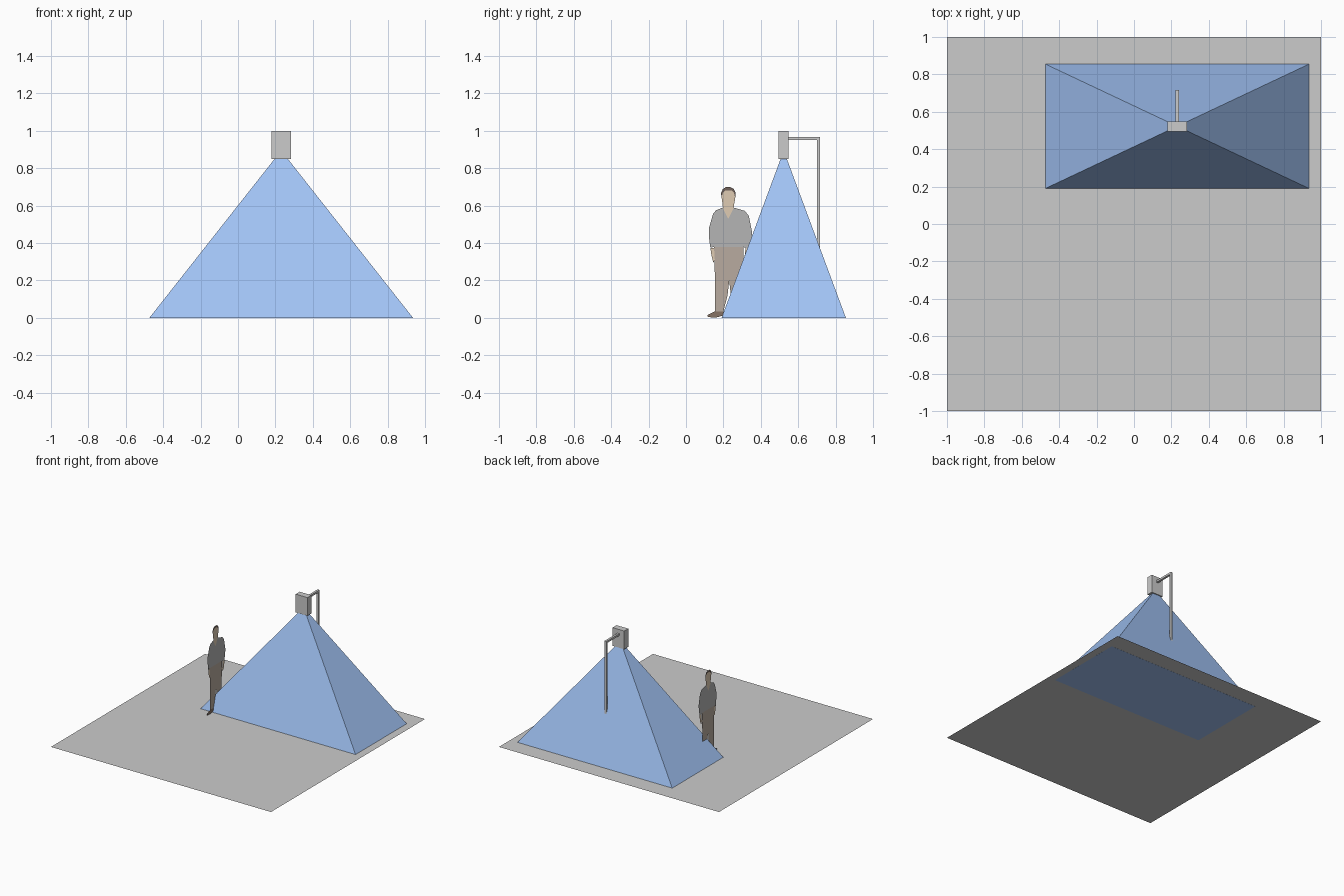
import bpy


def material(name, r, g, b):
    m = bpy.data.materials.new(name)
    m.diffuse_color = (r, g, b, 1)
    return m


BLUE = material("blue", 0.36, 0.55, 0.92)
SKIN = material("skin", 0.74, 0.60, 0.45)
HAIR = material("dark_hair", 0.16, 0.12, 0.10)
SHIRT = material("shirt_grey", 0.46, 0.46, 0.46)
PANTS = material("trouser_brown", 0.48, 0.41, 0.35)
SHOE = material("shoe_brown", 0.24, 0.17, 0.13)


def mesh(name, verts, faces, mat=None):
    me = bpy.data.meshes.new(name)
    me.from_pydata(verts, [], faces)
    me.update()
    ob = bpy.data.objects.new(name, me)
    bpy.context.collection.objects.link(ob)
    if mat:
        me.materials.append(mat)
    return ob


def box(name, x0, x1, y0, y1, z0, z1):
    v = [(x, y, z) for z in (z0, z1) for x, y in
         ((x0, y0), (x1, y0), (x1, y1), (x0, y1))]
    f = [(3, 2, 1, 0), (4, 5, 6, 7)]
    f += [(i, (i + 1) % 4, (i + 1) % 4 + 4, i + 4) for i in range(4)]
    return mesh(name, v, f)


def cutout(name, outline, mat):
    """Flat (y, z) silhouette standing at the person's x position."""
    return mesh(name, [(-0.362, y, z) for y, z in outline],
                [tuple(range(len(outline)))], mat)


CX, CY = 0.231, 0.5225

# floor sheet
mesh("floor", [(-1, -1, 0.001), (1, -1, 0.001), (1, 1, 0.001), (-1, 1, 0.001)],
     [(0, 1, 2, 3)])

# sensing volume: closed four-sided pyramid
HX, HY = 0.705, 0.3325
mesh("view_pyramid",
     [(CX - HX, CY - HY, 0), (CX + HX, CY - HY, 0), (CX + HX, CY + HY, 0),
      (CX - HX, CY + HY, 0), (CX, CY, 0.895)],
     [(3, 2, 1, 0), (0, 1, 4), (1, 2, 4), (2, 3, 4), (3, 0, 4)], BLUE)

# sensor head and its bent pole
box("sensor_head", CX - 0.053, CX + 0.053, CY - 0.027, CY + 0.025, 0.85, 1.0)
box("pole_arm", CX - 0.009, CX + 0.009, 0.545, 0.70, 0.951, 0.967)
box("pole_upright", CX - 0.009, CX + 0.009, 0.70, 0.717, 0.34, 0.967)

# table inside the pyramid, its top edge just meeting the slopes
TX, TY = 0.30, 0.195
box("table_top", CX - TX, CX + TX, CY - TY, CY + TY, 0.35, 0.37)
for i, sx in enumerate((-1, 1)):
    for j, sy in enumerate((-1, 1)):
        x, y = CX + sx * (TX - 0.015), CY + sy * (TY - 0.015)
        box(f"table_leg_{2 * i + j}", x - 0.015, x + 0.015,
            y - 0.015, y + 0.015, 0.001, 0.35)

# flat standing person
cutout("hair", [(0.190, 0.645), (0.187, 0.668), (0.197, 0.689), (0.215, 0.70),
                (0.235, 0.70), (0.255, 0.690), (0.266, 0.668), (0.263, 0.640),
                (0.257, 0.668), (0.243, 0.682), (0.212, 0.682),
                (0.197, 0.668)], HAIR)
cutout("face", [(0.190, 0.645), (0.197, 0.668), (0.212, 0.682), (0.243, 0.682),
                (0.257, 0.668), (0.263, 0.640), (0.257, 0.605), (0.254, 0.585),
                (0.226, 0.530), (0.197, 0.585), (0.196, 0.605)], SKIN)
cutout("shirt", [(0.197, 0.590), (0.226, 0.530), (0.254, 0.590), (0.315, 0.572),
                 (0.336, 0.545), (0.354, 0.455), (0.342, 0.375), (0.318, 0.372),
                 (0.308, 0.380), (0.150, 0.380), (0.130, 0.375), (0.123, 0.43),
                 (0.124, 0.485), (0.145, 0.557), (0.160, 0.575)], SHIRT)
cutout("left_hand", [(0.130, 0.375), (0.150, 0.375), (0.154, 0.310),
                     (0.146, 0.295), (0.136, 0.335)], SKIN)
cutout("right_hand", [(0.318, 0.372), (0.342, 0.375), (0.336, 0.325),
                      (0.320, 0.290), (0.311, 0.310)], SKIN)
cutout("trousers", [(0.150, 0.380), (0.308, 0.380), (0.306, 0.25),
                    (0.300, 0.035), (0.245, 0.035), (0.240, 0.12),
                    (0.231, 0.20), (0.222, 0.12), (0.200, 0.035),
                    (0.155, 0.035), (0.155, 0.20)], PANTS)
cutout("left_shoe", [(0.155, 0.035), (0.200, 0.035), (0.198, 0.012),
                     (0.160, 0.002), (0.118, 0.004), (0.114, 0.015)], SHOE)
cutout("right_shoe", [(0.245, 0.035), (0.300, 0.035), (0.320, 0.015),
                      (0.312, 0.003), (0.250, 0.003)], SHOE)
